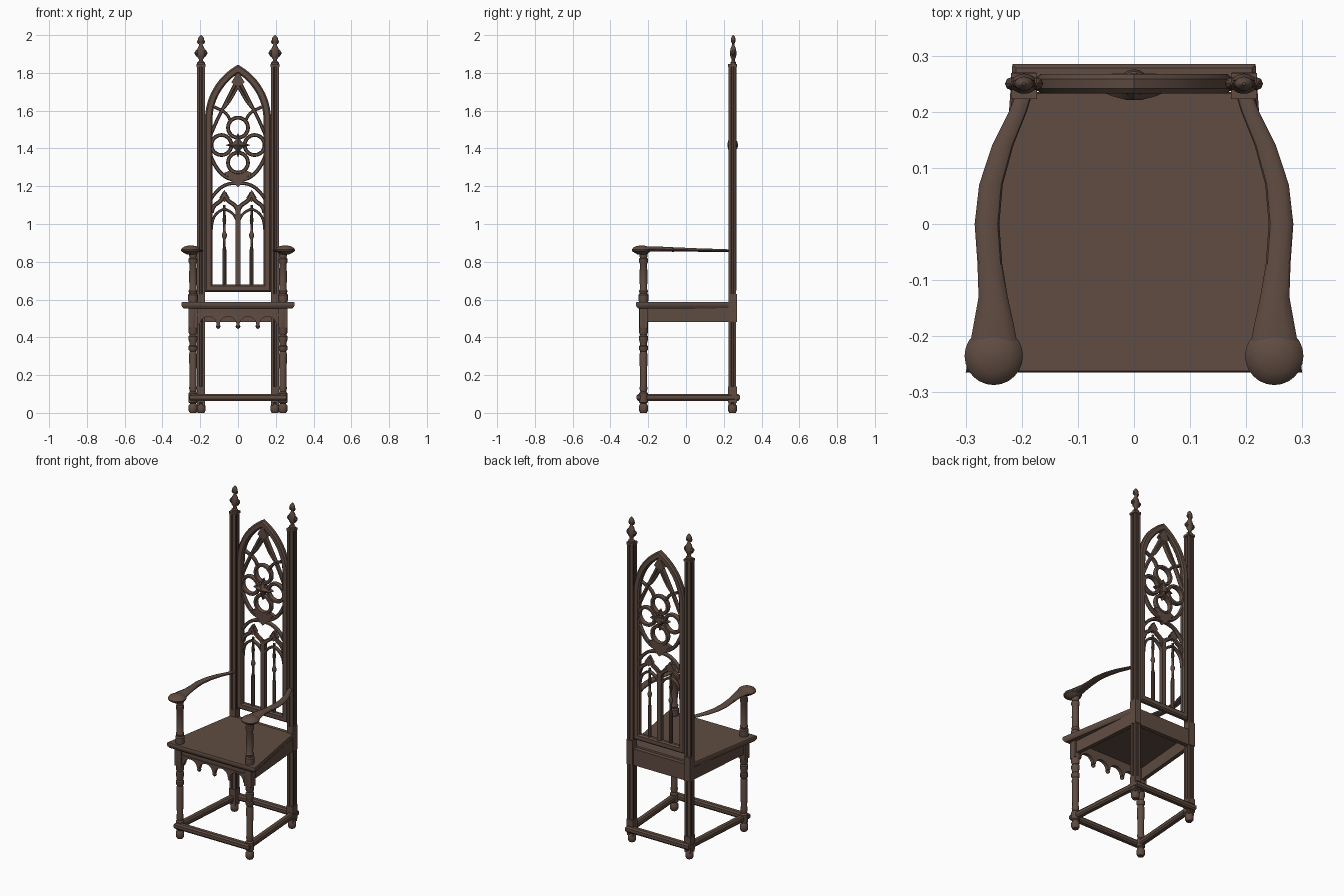
import bpy, bmesh
from math import pi, sin, cos, radians
from mathutils import Vector
from mathutils.geometry import interpolate_bezier

cube = bpy.data.objects.get("Cube")
if cube:
    bpy.data.objects.remove(cube)

wood = bpy.data.materials.new("dark_brown_wood")
wood.use_nodes = True
wood.diffuse_color = (0.115, 0.072, 0.054, 1)
bsdf = next(n for n in wood.node_tree.nodes if n.type == 'BSDF_PRINCIPLED')
bsdf.inputs["Base Color"].default_value = wood.diffuse_color
bsdf.inputs["Roughness"].default_value = 0.7
parts = []
SIDES = (("left", 1), ("right", -1))


def loft(name, rings, closed=False):
    """Skin a list of equal-length point rings."""
    bm = bmesh.new()
    vs = [[bm.verts.new(p) for p in ring] for ring in rings]
    n = len(vs[0])
    pairs = list(zip(vs, vs[1:] + vs[:1])) if closed else list(zip(vs, vs[1:]))
    for a, b in pairs:
        for i in range(n):
            j = (i + 1) % n
            bm.faces.new((a[i], a[j], b[j], b[i]))
    if not closed:
        bm.faces.new(vs[0])
        bm.faces.new(vs[-1])
    bmesh.ops.recalc_face_normals(bm, faces=bm.faces)
    mesh = bpy.data.meshes.new(name)
    bm.to_mesh(mesh)
    bm.free()
    mesh.materials.append(wood)
    ob = bpy.data.objects.new(name, mesh)
    bpy.context.collection.objects.link(ob)
    parts.append(ob)
    return ob


def lathe(name, x, y, profile, flat=1.0, seg=16):
    """Turned part from (radius, z) pairs."""
    return loft(name, [[(x + r * cos(2 * pi * i / seg), y + flat * r * sin(2 * pi * i / seg), z)
                        for i in range(seg)] for r, z in profile])


def prism(name, outline, y0, y1):
    """Plate cut from an x-z outline."""
    return loft(name, [[(x, y, z) for x, z in outline] for y in (y0, y1)])


def slab(name, outline, levels):
    """Stack of x-y outlines; levels are (z, scale)."""
    return loft(name, [[(x * k, y * k, z) for x, y in outline] for z, k in levels])


def ribbon(name, pts, w, d, closed=False, y=0.25, flat=False, z=0.0):
    """Chamfered bar along a path, mitred at corners."""
    pts = [Vector(p) for p in pts]
    n, rings = len(pts), []
    section = ((1, .5), (.6, 1), (-.6, 1), (-1, .5), (-1, -.5), (-.6, -1), (.6, -1), (1, -.5))
    for i, p in enumerate(pts):
        before = pts[i - 1] if closed or i else None
        after = pts[(i + 1) % n] if closed or i < n - 1 else None
        t0 = (p - before).normalized() if before else (after - p).normalized()
        t1 = (after - p).normalized() if after else t0
        t = (t0 + t1).normalized()
        side = Vector((-t.y, t.x)) / max(t.dot(t1), 0.4)
        ring = []
        for u, v in section:
            q = p + side * (u * w / 2)
            ring.append((q.x, q.y, z + v * d / 2) if flat else (q.x, y + v * d / 2, q.y))
        rings.append(ring)
    return loft(name, rings, closed)


def arc(cx, cz, r, a0, a1, n=12):
    return [(cx + r * cos(radians(a0 + (a1 - a0) * i / n)), cz + r * sin(radians(a0 + (a1 - a0) * i / n)))
            for i in range(n + 1)]


def bez(a, b, c, d, n=10):
    return [(p.x, p.y) for p in interpolate_bezier(Vector(a), Vector(b), Vector(c), Vector(d), n)]


def flip(pts, s):
    return [(s * x, z) for x, z in pts]


def beam(name, p, q, w, z0, z1):
    """Straight rail between two x-y points."""
    p, q = Vector(p), Vector(q)
    t = (q - p).normalized()
    nrm = Vector((-t.y, t.x)) * w / 2
    loft(name, [[(*(e + nrm), z0), (*(e - nrm), z0), (*(e - nrm), z1), (*(e + nrm), z1)] for e in (p, q)])


def block(name, x, y, hx, hy, z0, z1):
    beam(name, (x - hx, y), (x + hx, y), 2 * hy, z0, z1)


# Seat with a moulded edge
seat_outline = [(-.30, -.265), (.30, -.265), (.215, .235), (-.215, .235)]
slab("seat", seat_outline, [(.553, .96), (.562, .985), (.570, 1), (.582, 1), (.587, .99)])

# Seat rails
block("back_rail", 0, .25, .18, .013, .48, .58)
for side, s in SIDES:
    beam(side + "_side_rail", (s * .237, -.21), (s * .2, .235), .024, .48, .555)

# Front apron with four scallops and hanging drops
edge = [(-.235, .555), (-.235, .47)]
for k in range(4):
    edge += arc(-.1575 + .105 * k, .465, .045, 180, 0, 10)
edge += [(.235, .47), (.235, .555)]
prism("front_apron", edge, -.238, -.216)
block("front_apron_moulding", 0, -.23, .24, .014, .513, .523)
for k in (-1, 0, 1):
    lathe("apron_drop", .105 * k, -.228, [(.006, .475), (.009, .466), (.013, .458), (.009, .45), (.002, .445)], seg=10)

# Front legs, arm posts
leg = [(.017, 0), (.024, .012), (.024, .036), (.016, .05), (.024, .056), (.024, .104), (.017, .112),
       (.021, .13), (.018, .15), (.021, .31), (.017, .325), (.024, .335), (.024, .352), (.018, .358),
       (.02, .375), (.024, .388), (.024, .405), (.018, .412), (.024, .425), (.024, .555)]
post = [(.024, .58), (.026, .6), (.026, .625), (.02, .632), (.024, .645), (.019, .655), (.021, .72),
        (.019, .79), (.024, .8), (.024, .815), (.019, .82), (.024, .852)]
knob = [(.02, .838), (.036, .847), (.05, .856), (.052, .864), (.045, .874), (.03, .882), (.012, .886), (.001, .887)]
arm = ((.24, .193, .014, .859, .006), (.2, .207, .016, .860, .007), (.14, .234, .019, .861, .008),
       (.07, .255, .021, .862, .009), (0, .262, .022, .864, .010), (-.07, .257, .022, .865, .012),
       (-.13, .251, .026, .867, .013), (-.18, .250, .036, .868, .014), (-.235, .250, .046, .867, .013))
for side, s in SIDES:
    lathe(side + "_front_leg", s * .238, -.225, leg)
    block(side + "_front_leg_block", s * .238, -.225, .023, .022, .45, .555)
    lathe(side + "_arm_post", s * .238, -.225, post)
    lathe(side + "_arm_knob", s * .25, -.235, knob, seg=24)
    loft(side + "_arm", [[(s * (x + w * cos(a * pi / 6)), y, z + h * sin(a * pi / 6)) for a in range(12)]
                         for y, x, w, z, h in arm])

# Stretcher frame around the legs
ribbon("stretcher_frame", [(-.237, -.243), (.237, -.243), (.2, .267), (-.2, .267)], .036, .036, True, flat=True, z=.082)

# Back posts: grooved shaft, blocks, foot, cap, finial
groove = ((.02, .02), (.007, .02), (.004, .014), (-.004, .014), (-.007, .02), (-.02, .02))
shaft = list(groove) + [(-x, -y) for x, y in groove]
shaft = shaft[:6] + [(-.02, .007), (-.014, .004), (-.014, -.004), (-.02, -.007)] + shaft[6:] + \
    [(.02, -.007), (.014, -.004), (.014, .004), (.02, .007)]
finial = [(.02, 1.845), (.02, 1.856), (.012, 1.862), (.011, 1.872), (.02, 1.885), (.024, 1.905), (.018, 1.93),
          (.010, 1.945), (.009, 1.955), (.015, 1.965), (.017, 1.978), (.012, 1.99), (.003, 2.0)]
for side, s in SIDES:
    x, y = s * .196, .246
    loft(side + "_back_post", [[(x + u, y + v, z) for u, v in shaft] for z in (.04, 1.84)])
    block(side + "_seat_block", x, y + .002, .021, .022, .48, .63)
    block(side + "_ankle_block", x, y, .022, .023, .055, .14)
    lathe(side + "_back_foot", x, y, leg[:5])
    block(side + "_post_cap", x, y, .023, .023, 1.832, 1.846)
    lathe(side + "_finial", x, y + .004, finial, flat=.75)
    for k in (-1, 1):
        for dx, z, r in ((.022, 1.905, .012), (.013, 1.965, .008)):
            lathe(side + "_finial_leaf", x + k * dx, y + .004,
                  [(.002, z - 1.6 * r), (r, z - .3 * r), (r * .9, z + .5 * r), (.002, z + 1.5 * r)], seg=8)

# Pointed back frame
right_arc = arc(-.158, 1.55, .313, 0, 59.7, 12)
frame = [(-.155, .66), (.155, .66)] + right_arc[:-1] + [(0, 1.82)] + flip(right_arc[:-1], -1)[::-1]
ribbon("back_frame", frame, .04, .034, True)

# Lower tracery: mullions and pointed arches
block("centre_mullion", 0, .25, .013, .012, .67, 1.1)
for side, s in SIDES:
    lathe(side + "_colonnette", s * .072, .25, [(.011, .67), (.011, .86), (.007, .88), (.007, .92), (.013, .935),
          (.013, .945), (.007, .96), (.007, 1.0), (.010, 1.02), (.007, 1.05), (.007, 1.1)], seg=10)
    for x0, x1, top in ((0, .072, 1.08), (.14, .072, 1.08)):
        arch = bez((x0, .97), (x0, 1.04), (x0 + (x1 - x0) * .4, 1.065), (x1, top))
        ribbon(side + "_lancet_arch", flip(arch, s), .014, .022)
        ogee = bez((x0, 1.06), (x0 + (x1 - x0) * .2, 1.13), (x0 + (x1 - x0) * .7, 1.09), (x1, 1.165))
        ribbon(side + "_ogee_arch", flip(ogee, s), .022, .024)
    cusp = [(.072, 1.18), (.045, 1.14), (.072, 1.115), (.099, 1.14)]
    prism(side + "_ogee_tip", flip(cusp, s), .24, .262)
    # Ribs sweeping from the rose to the frame
    ribbon(side + "_lower_rib", flip(bez((0, 1.215), (.06, 1.22), (.1, 1.2), (.145, 1.13)), s), .018, .024)
    ribbon(side + "_rose_rib", flip(bez((.03, 1.235), (.09, 1.25), (.12, 1.3), (.145, 1.36)), s), .02, .024)
    ribbon(side + "_upper_rib", flip(bez((.145, 1.47), (.11, 1.56), (.07, 1.63), (0, 1.77)), s), .018, .024)
    ribbon(side + "_teardrop_rib", flip(bez((0, 1.73), (.03, 1.68), (.05, 1.63), (.095, 1.6)), s), .016, .022)
    ribbon(side + "_shoulder_rib", flip(bez((.04, 1.545), (.06, 1.6), (.09, 1.6), (.125, 1.62)), s), .016, .022)

# Rose: four rings, base wedge, carved flower
for x, z in ((0, 1.51), (0, 1.325), (.088, 1.418), (-.088, 1.418)):
    ribbon("rose_ring", arc(x, z, .053, 0, 360, 24)[:-1], .02, .028, True)
wedge = bez((-.075, 1.27), (-.04, 1.25), (-.03, 1.22), (0, 1.195), 8)
prism("rose_wedge", wedge + flip(wedge, -1)[::-1][1:] + [(.04, 1.285), (0, 1.27), (-.04, 1.285)], .238, .262)
prism("apex_wedge", [(0, 1.81), (-.035, 1.75), (0, 1.725), (.035, 1.75)], .238, .262)
star = [((.066, .024)[k % 2] * cos(k * pi / 4), (.066, .024)[k % 2] * sin(k * pi / 4)) for k in range(8)]
loft("rose_flower", [[(x * f, y, 1.418 + z * f) for x, z in star]
                     for y, f in ((.268, .6), (.258, 1), (.24, 1), (.228, .6), (.221, .2))])
lathe("rose_core", 0, .25, [(.008, 1.39), (.022, 1.4), (.026, 1.418), (.022, 1.436), (.008, 1.446)])

# Smooth shading with crisp edges
bpy.ops.object.select_all(action='DESELECT')
for ob in parts:
    ob.select_set(True)
bpy.context.view_layer.objects.active = parts[0]
bpy.ops.object.shade_smooth_by_angle(angle=radians(35))
